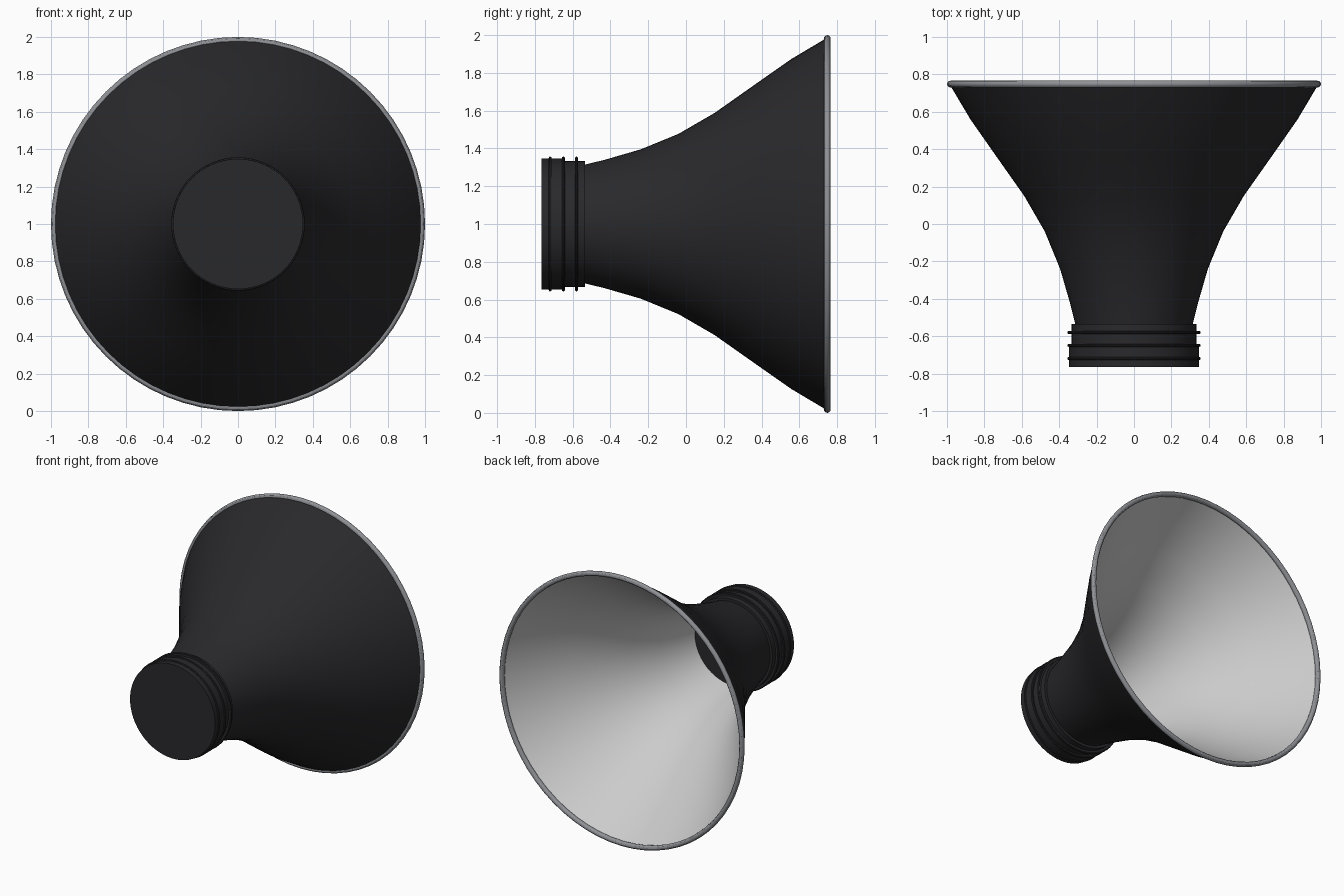
import bpy, bmesh, math

if "Cube" in bpy.data.objects:
    bpy.data.objects.remove(bpy.data.objects["Cube"])

SEG = 64
CZ = 1.0  # height of the horn axis


def material(name, rgb):
    m = bpy.data.materials.new(name)
    m.diffuse_color = (*rgb, 1)
    m.use_nodes = True
    m.node_tree.nodes["Principled BSDF"].inputs["Base Color"].default_value = m.diffuse_color
    return m


dark = material("matte_black", (0.022, 0.022, 0.025))
silver = material("reflective_silver", (0.8, 0.8, 0.82))
steel = material("rim_grey", (0.27, 0.28, 0.3))


def revolve(name, profile, mat, closed=False, caps=False, flip=False):
    """Spin (y, radius) points around the y axis at height CZ."""
    bm = bmesh.new()
    rings = []
    for y, r in profile:
        rings.append([bm.verts.new((r * math.cos(2 * math.pi * i / SEG), y,
                                    CZ + r * math.sin(2 * math.pi * i / SEG)))
                      for i in range(SEG)])
    pairs = list(zip(rings, rings[1:]))
    if closed:
        pairs.append((rings[-1], rings[0]))
    for a, b in pairs:
        for i in range(SEG):
            j = (i + 1) % SEG
            bm.faces.new((a[i], b[i], b[j], a[j]))
    if caps:
        bm.faces.new(rings[0])
        bm.faces.new(rings[-1])
    if closed or caps:
        bmesh.ops.recalc_face_normals(bm, faces=bm.faces)
    elif flip:
        bmesh.ops.reverse_faces(bm, faces=bm.faces)
    me = bpy.data.meshes.new(name)
    bm.to_mesh(me)
    bm.free()
    me.materials.append(mat)
    ob = bpy.data.objects.new(name, me)
    bpy.context.collection.objects.link(ob)
    bpy.ops.object.select_all(action='DESELECT')
    ob.select_set(True)
    bpy.context.view_layer.objects.active = ob
    bpy.ops.object.shade_smooth_by_angle(angle=math.radians(30))
    return ob


def ring(name, y, major, minor, mat, n=12):
    pts = [(y + minor * math.sin(2 * math.pi * k / n),
            major + minor * math.cos(2 * math.pi * k / n)) for k in range(n)]
    return revolve(name, pts, mat, closed=True)


# Flared shell: dark outside, silver lining just inside it
flare = [(-0.54, 0.313), (-0.43, 0.34), (-0.24, 0.395), (-0.04, 0.477),
         (0.15, 0.587), (0.36, 0.735), (0.56, 0.875), (0.745, 0.985)]
revolve("outer_shell", flare, dark, flip=True)
revolve("inner_reflector", [(y, r - 0.012) for y, r in flare], silver)

# Rolled rim around the mouth
ring("mouth_rim", 0.748, 0.982, 0.018, steel)

# Stepped mounting collar with solid ends
revolve("collar", [(-0.765, 0.348), (-0.65, 0.348), (-0.65, 0.333), (-0.535, 0.333)],
        dark, caps=True)

# Collar ribs
for k, y in enumerate((-0.719, -0.649, -0.58)):
    ring(f"collar_rib_{k + 1}", y, 0.349, 0.008, dark, 8)
    if k == 2:
        # web joining the front rib to the narrower collar step
        revolve("front_rib_web", [(y - 0.006, 0.32), (y - 0.006, 0.349),
                                  (y + 0.006, 0.349), (y + 0.006, 0.32)], dark, closed=True)
